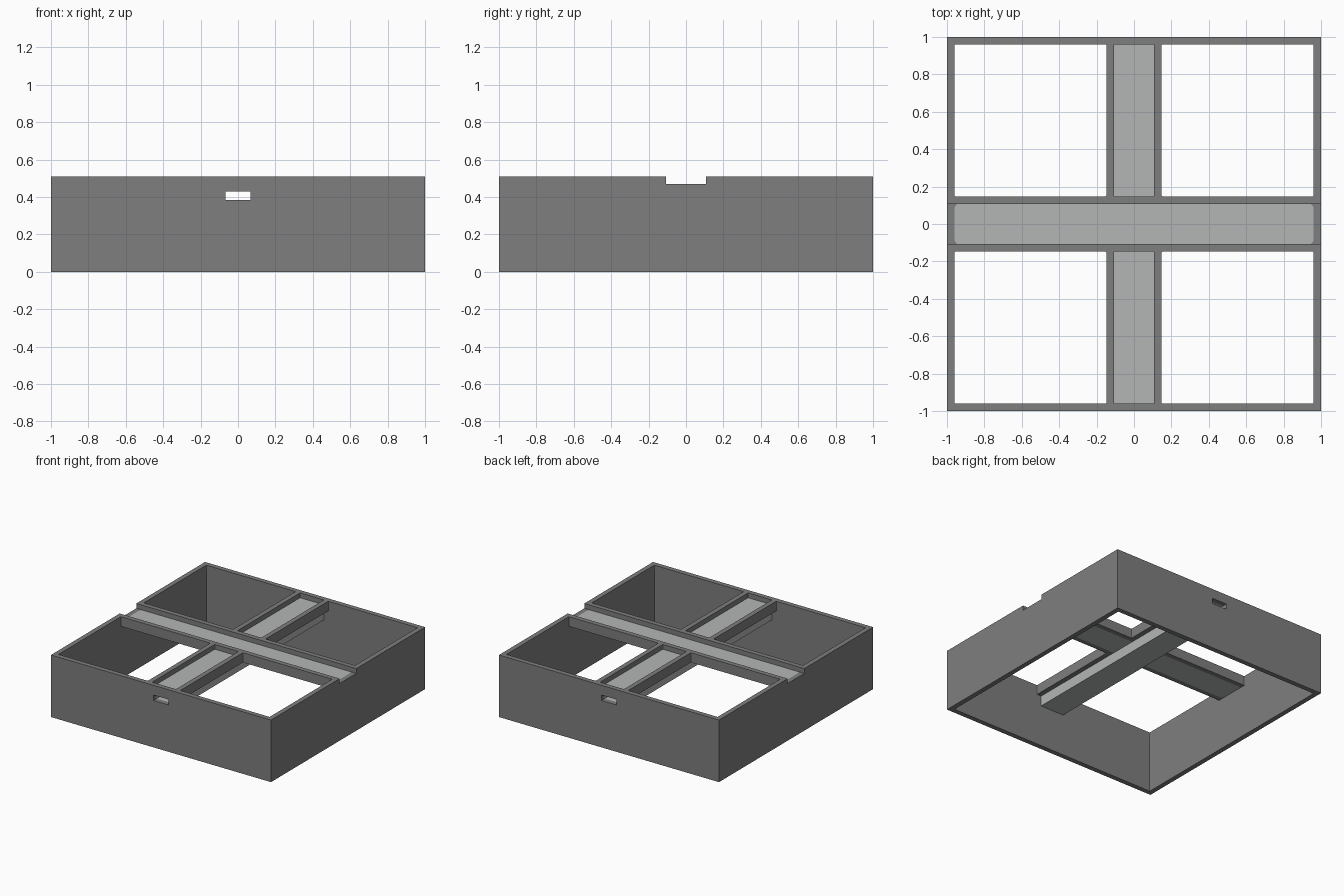
import bpy
import bmesh
from mathutils import Vector

default = bpy.data.objects.get("Cube")
if default:
    bpy.data.objects.remove(default, do_unlink=True)

# Main dimensions
WALL = 0.04
TOP, FLOOR, DECK = 0.51, 0.47, 0.43
DUCT_IN, DUCT_LOW = 0.385, 0.345
INNER = 1 - WALL
CHAN = 0.108            # half width of the channels
RAIL = CHAN + WALL      # outer side of the rails


def material(name, colour):
    mat = bpy.data.materials.new(name)
    mat.use_nodes = True
    mat.diffuse_color = (*colour, 1)
    mat.node_tree.nodes["Principled BSDF"].inputs["Base Color"].default_value = (*colour, 1)
    return mat


dark_grey = material("dark grey", (0.21, 0.21, 0.21))
light_grey = material("light grey", (0.45, 0.47, 0.46))


def box(name, low, high, mat, radius=0):
    """Box between two corners, with optionally rounded upright edges."""
    low, high = Vector(low), Vector(high)
    bm = bmesh.new()
    bmesh.ops.create_cube(bm, size=1)
    for v in bm.verts:
        v.co = (low + high) / 2 + v.co * (high - low)
    if radius:
        upright = [e for e in bm.edges
                   if abs(e.verts[0].co.z - e.verts[1].co.z) > 1e-4]
        bmesh.ops.bevel(bm, geom=upright, offset=radius, segments=4,
                        profile=0.5, affect='EDGES')
    mesh = bpy.data.meshes.new(name)
    bm.to_mesh(mesh)
    bm.free()
    mesh.materials.append(mat)
    obj = bpy.data.objects.new(name, mesh)
    bpy.context.collection.objects.link(obj)
    return obj


def cut(target, low, high, radius=0):
    """Subtract a box from the target and drop the cutter."""
    cutter = box("cutter", low, high, target.data.materials[0], radius)
    cutter.hide_render = True
    mod = target.modifiers.new("cut", 'BOOLEAN')
    mod.operation, mod.solver, mod.object = 'DIFFERENCE', 'EXACT', cutter
    graph = bpy.context.evaluated_depsgraph_get()
    mesh = bpy.data.meshes.new_from_object(target.evaluated_get(graph))
    target.modifiers.clear()
    target.data = mesh
    bpy.data.objects.remove(cutter, do_unlink=True)


# Tray frame with crossing rails, carved from one block
frame = box("frame", (-1, -1, 0), (1, 1, TOP), dark_grey)
cut(frame, (-INNER, -INNER, -1), (INNER, INNER, DECK))
for sx in (-1, 1):
    for sy in (-1, 1):
        xs = sorted((sx * RAIL, sx * INNER))
        ys = sorted((sy * RAIL, sy * INNER))
        cut(frame, (xs[0], ys[0], 0.2), (xs[1], ys[1], 1), 0.005)

# Channel floors set into rounded openings
floors = [("cross_floor", -INNER, -CHAN, INNER, CHAN, 0.025),
          ("front_floor", -CHAN, -INNER, CHAN, -RAIL, 0.006),
          ("back_floor", -CHAN, RAIL, CHAN, INNER, 0.006)]
for name, x0, y0, x1, y1, radius in floors:
    top = FLOOR + 0.01 if name == "cross_floor" else 1
    cut(frame, (x0, y0, 0.2), (x1, y1, top), radius)
    box(name, (x0, y0, DECK), (x1, y1, FLOOR), light_grey, radius)

# Side notches and the cable slot through front and back
cut(frame, (-2, -CHAN, FLOOR), (2, CHAN, 1))
SLOT = CHAN - WALL
cut(frame, (-SLOT, -2, DUCT_IN), (SLOT, 2, DECK))

# Open duct hanging under the long channel
box("duct_floor", (-CHAN, -INNER, DUCT_LOW), (CHAN, INNER, DUCT_IN), light_grey)
for side, name in ((-1, "duct_right_wall"), (1, "duct_left_wall")):
    xs = sorted((side * SLOT, side * CHAN))
    box(name, (xs[0], -INNER, DUCT_IN), (xs[1], INNER, DECK), light_grey)
